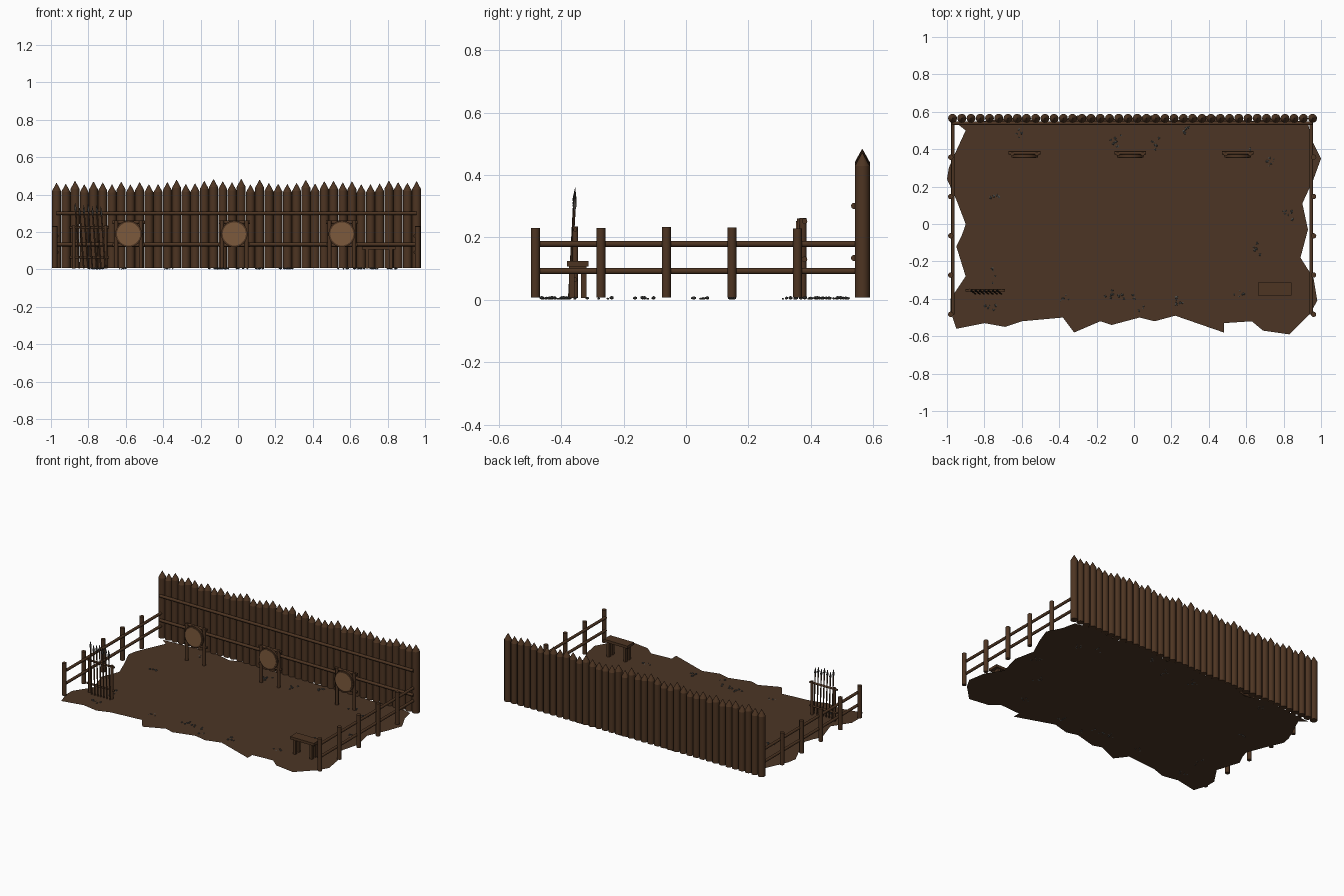
import bpy, bmesh, math, random
from mathutils import Vector, Matrix

random.seed(7)
cube = bpy.data.objects.get("Cube")
if cube:
    bpy.data.objects.remove(cube, do_unlink=True)


def material(name, r, g, b):
    mat = bpy.data.materials.new(name)
    mat.diffuse_color = (r, g, b, 1)
    mat.use_nodes = True
    node = next(n for n in mat.node_tree.nodes if n.type == "BSDF_PRINCIPLED")
    node.inputs["Base Color"].default_value = (r, g, b, 1)
    node.inputs["Roughness"].default_value = 0.9
    return mat


WOOD = material("dark wood", 0.075, 0.035, 0.016)
EARTH = material("packed earth", 0.072, 0.036, 0.018)
STRAW = material("target tan", 0.2, 0.1, 0.045)
STONE = material("grey stone", 0.075, 0.075, 0.07)
IRON = material("dark iron", 0.05, 0.045, 0.04)


def add_rod(bm, start, end, r1, r2=None, sides=12):
    """Straight or tapering round bar between two points."""
    a, b = Vector(start), Vector(end)
    turn = (b - a).to_track_quat("Z", "Y").to_matrix().to_4x4()
    bmesh.ops.create_cone(bm, cap_ends=True, segments=sides, radius1=r1,
                          radius2=r1 if r2 is None else r2, depth=(b - a).length,
                          matrix=Matrix.Translation((a + b) / 2) @ turn)


def add_box(bm, low, high):
    a, b = Vector(low), Vector(high)
    size = Matrix.Diagonal((*(b - a), 1))
    bmesh.ops.create_cube(bm, size=1, matrix=Matrix.Translation((a + b) / 2) @ size)


def finish(bm, name, mat, smooth=True):
    mesh = bpy.data.meshes.new(name)
    bm.to_mesh(mesh)
    bm.free()
    mesh.materials.append(mat)
    obj = bpy.data.objects.new(name, mesh)
    bpy.context.collection.objects.link(obj)
    if smooth:
        bpy.ops.object.select_all(action="DESELECT")
        obj.select_set(True)
        bpy.context.view_layer.objects.active = obj
        bpy.ops.object.shade_smooth_by_angle(angle=math.radians(35))
    return obj


# Ragged ground sheet
left = [(-.95, .54), (-.9, .5), (-.96, .37), (-.99, .3), (-1, .24), (-.95, .13), (-.9, 0),
        (-.84, 0), (-.92, -.06), (-.95, -.12), (-.9, -.28), (-.98, -.4), (-.98, -.47)]
front = [(-.95, -.56), (-.8, -.53), (-.69, -.55), (-.6, -.52), (-.38, -.5), (-.32, -.58),
         (-.18, -.52), (-.12, -.54), (.03, -.5), (.11, -.52), (.22, -.49), (.48, -.58),
         (.48, -.53), (.63, -.52), (.69, -.57), (.83, -.59)]
right = [(.94, -.48), (.98, -.41), (.91, -.37), (.96, -.29), (.89, -.18), (.93, -.03),
         (.9, .11), (.96, .24), (1, .35), (.95, .45), (.93, .54)]
back = [(.8, .57), (.62, .55), (.4, .58), (.2, .55), (.15, .51), (.1, .58), (-.1, .56),
        (-.3, .58), (-.44, .53), (-.6, .57), (-.8, .55)]
bm = bmesh.new()
bm.faces.new([bm.verts.new((x, y, 0.004)) for x, y in left + front + right + back])
bmesh.ops.triangulate(bm, faces=bm.faces[:])
finish(bm, "ground", EARTH, smooth=False)

# Palisade of pointed logs with two rails
bm = bmesh.new()
COUNT = 40
for i in range(COUNT):
    x = -0.97 + 1.925 * i / (COUNT - 1)
    shoulder = random.uniform(0.41, 0.442)
    add_rod(bm, (x, 0.565, 0.008), (x, 0.565, shoulder), 0.024)
    add_rod(bm, (x, 0.565, shoulder), (x, 0.565, shoulder + 0.042), 0.024, 0.001)
finish(bm, "palisade_logs", WOOD)

bm = bmesh.new()
for z in (0.134, 0.301):
    add_rod(bm, (-0.97, 0.539, z), (0.955, 0.539, z), 0.01)
finish(bm, "palisade_rails", WOOD)

# Side fences
for side, x, out in (("right", -0.968, -1), ("left", 0.948, 1)):
    bm = bmesh.new()
    for i in range(5):
        y = -0.483 + 0.21 * i
        add_rod(bm, (x + out * 0.012, y, 0.008),
                (x + out * 0.012, y, 0.23 + random.uniform(-0.004, 0.004)), 0.0145)
    for z in (0.092, 0.179):
        add_rod(bm, (x, -0.483, z), (x, 0.55, z), 0.0095)
    finish(bm, side + "_fence", WOOD)

# Archery targets
for name, x in (("right", -0.585), ("middle", -0.02), ("left", 0.555)):
    bm = bmesh.new()
    for s in (-1, 1):
        add_rod(bm, (x + s * 0.066, 0.375, 0.008), (x + s * 0.066, 0.375, 0.262), 0.011)
    for z in (0.13, 0.252):
        add_rod(bm, (x - 0.085, 0.38, z), (x + 0.085, 0.38, z), 0.009)
    finish(bm, name + "_target_stand", WOOD)
    bm = bmesh.new()
    add_rod(bm, (x, 0.372, 0.19), (x, 0.356, 0.19), 0.071, sides=28)
    finish(bm, name + "_target_rim", WOOD)
    bm = bmesh.new()
    add_rod(bm, (x, 0.36, 0.19), (x, 0.352, 0.19), 0.062, sides=28)
    finish(bm, name + "_target_face", STRAW)

# Bench
bm = bmesh.new()
add_box(bm, (0.663, -0.382, 0.106), (0.843, -0.312, 0.124))
for x in (0.69, 0.816):
    for y in (-0.366, -0.328):
        add_box(bm, (x - 0.009, y - 0.009, 0.006), (x + 0.009, y + 0.009, 0.107))
    add_box(bm, (x - 0.005, -0.366, 0.085), (x + 0.005, -0.328, 0.106))
finish(bm, "bench", WOOD, smooth=False)

# Spear rack
bm = bmesh.new()
for x in (-0.878, -0.708):
    add_rod(bm, (x, -0.355, 0.006), (x, -0.355, 0.235), 0.009)
for z in (0.065, 0.225):
    add_rod(bm, (-0.9, -0.355, z), (-0.69, -0.355, z), 0.0065)
finish(bm, "spear_rack", WOOD)

# Leaning spears with leaf-shaped heads
shafts, heads = bmesh.new(), bmesh.new()
for i in range(7):
    x = -0.86 + 0.023 * i
    foot = Vector((x + 0.012, -0.374, 0.006))
    top = Vector((x - 0.008, -0.358, random.uniform(0.285, 0.31)))
    lean = (top - foot).normalized()
    add_rod(shafts, foot, top, 0.0042, sides=8)
    add_rod(heads, top, top + lean * 0.015, 0.004, 0.008, sides=4)
    add_rod(heads, top + lean * 0.015, top + lean * 0.05, 0.008, 0.0005, sides=4)
finish(shafts, "spear_shafts", WOOD)
finish(heads, "spear_heads", IRON, smooth=False)

# Scattered stone clusters
spots = [(-.73, .16), (-.74, -.26), (-.78, -.45), (-.37, -.4), (-.12, -.38), (-.05, -.38),
         (.02, -.43), (.24, -.41), (.57, -.38), (.64, -.13), (.83, .06), (.73, .33),
         (.62, .38), (.28, .5), (.11, .43), (-.1, .45), (-.6, .48)]
bm = bmesh.new()
for cx, cy in spots:
    for _ in range(random.randint(4, 8)):
        r = random.uniform(0.004, 0.009)
        place = Matrix.Translation((cx + random.gauss(0, 0.02), cy + random.gauss(0, 0.02), r * 0.75))
        spin = Matrix.Rotation(random.uniform(0, math.tau), 4, "Z")
        squash = Matrix.Diagonal((random.uniform(0.8, 1.3), 0.9, 0.7, 1))
        bmesh.ops.create_icosphere(bm, subdivisions=1, radius=r, matrix=place @ spin @ squash)
finish(bm, "stones", STONE, smooth=False)

# Hold the lowest point at floor level
bpy.context.view_layer.update()
drop = min((o.matrix_world @ v.co).z for o in bpy.context.scene.objects
           if o.type == "MESH" for v in o.data.vertices)
if drop < 0:
    bpy.data.objects["stones"].location.z -= drop
